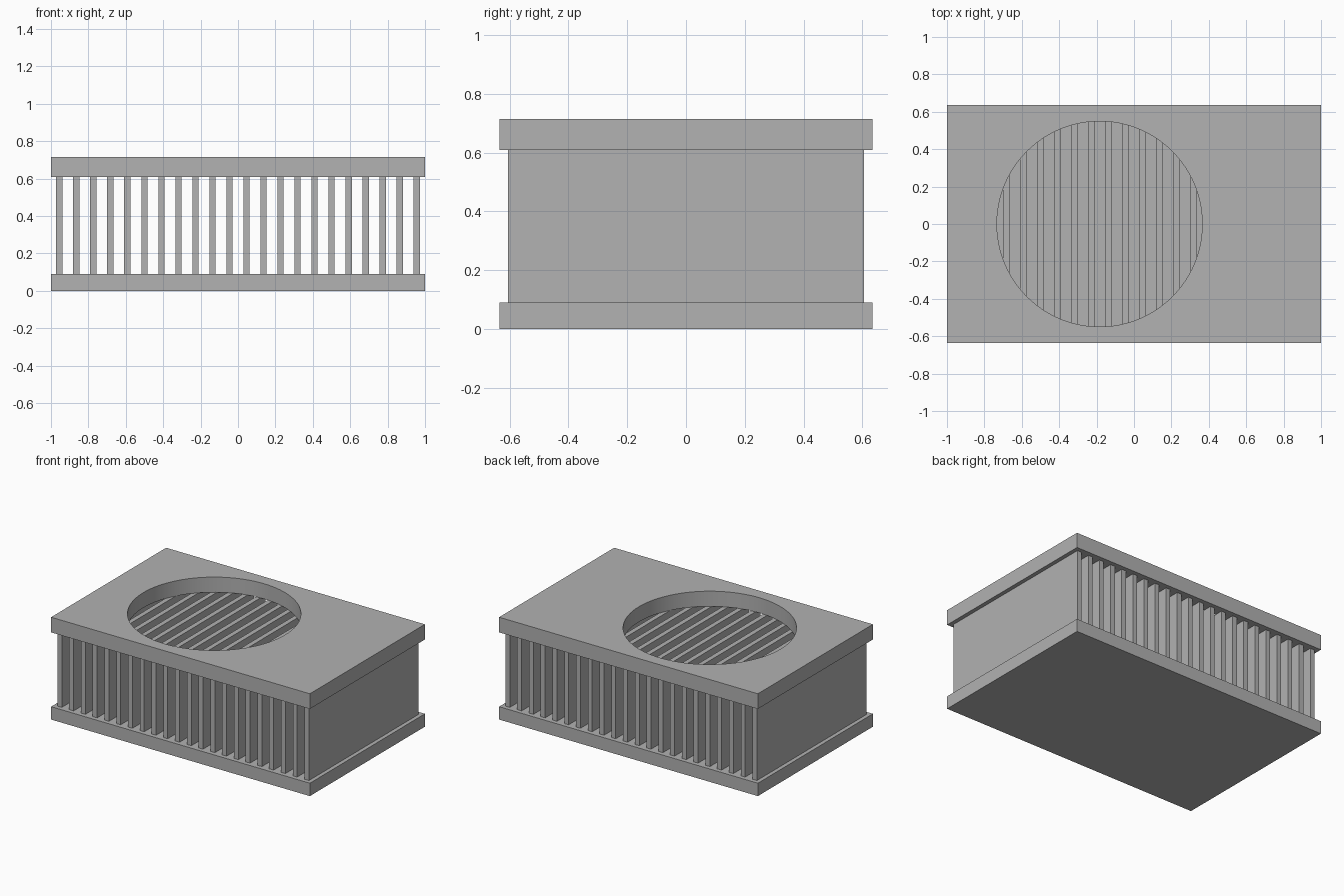
import bpy
from math import cos, sin, tau, radians

if "Cube" in bpy.data.objects:
    bpy.data.objects.remove(bpy.data.objects["Cube"])

WIDTH, DEPTH = 2.0, 1.27
BASE_TOP, LID_BOTTOM, LID_TOP = 0.09, 0.609, 0.715
FIN_COUNT, FIN_THICKNESS, FIN_DEPTH, FIN_END = 22, 0.034, 1.21, 0.955
HOLE_X, HOLE_RADIUS, HOLE_STEPS = -0.184, 0.549, 96

grey = bpy.data.materials.new("aluminium grey")
grey.use_nodes = True
colour = (0.445, 0.445, 0.445, 1)
grey.diffuse_color = colour
grey.node_tree.nodes["Principled BSDF"].inputs["Base Color"].default_value = colour


def box(name, x, width, depth, bottom, top):
    bpy.ops.mesh.primitive_cube_add(size=1, location=(x, 0, (bottom + top) / 2))
    ob = bpy.context.object
    ob.name = name
    ob.scale = (width, depth, top - bottom)
    bpy.ops.object.transform_apply(location=False, rotation=False, scale=True)
    ob.data.materials.append(grey)
    return ob


def add_outline(curve, points):
    spline = curve.splines.new("POLY")
    spline.points.add(len(points) - 1)
    for point, (x, y) in zip(spline.points, points):
        point.co = (x, y, 0, 1)
    spline.use_cyclic_u = True


# Solid base plate
box("base_plate", 0, WIDTH, DEPTH, 0, BASE_TOP)

# Row of upright cooling fins between the plates
for i in range(FIN_COUNT):
    x = -FIN_END + 2 * FIN_END * i / (FIN_COUNT - 1)
    box(f"cooling_fin_{i + 1}", x, FIN_THICKNESS, FIN_DEPTH, BASE_TOP, LID_BOTTOM)

# Top plate: a rectangle with a round fan opening, extruded
profile = bpy.data.curves.new("top_plate", "CURVE")
profile.dimensions = "2D"
profile.fill_mode = "BOTH"
profile.extrude = (LID_TOP - LID_BOTTOM) / 2
hw, hd = WIDTH / 2, DEPTH / 2
add_outline(profile, [(-hw, -hd), (hw, -hd), (hw, hd), (-hw, hd)])
add_outline(profile, [(HOLE_X + HOLE_RADIUS * cos(tau * i / HOLE_STEPS),
                       HOLE_RADIUS * sin(tau * i / HOLE_STEPS))
                      for i in range(HOLE_STEPS)])
lid = bpy.data.objects.new("top_plate", profile)
lid.location.z = (LID_TOP + LID_BOTTOM) / 2
bpy.context.collection.objects.link(lid)
bpy.ops.object.select_all(action="DESELECT")
lid.select_set(True)
bpy.context.view_layer.objects.active = lid
bpy.ops.object.convert(target="MESH")
lid = bpy.context.object
lid.data.materials.clear()
lid.data.materials.append(grey)

# Weld the caps to the walls, face outward and smooth the opening
bpy.ops.object.mode_set(mode="EDIT")
bpy.ops.mesh.select_all(action="SELECT")
bpy.ops.mesh.remove_doubles(threshold=0.0001)
bpy.ops.mesh.normals_make_consistent(inside=False)
bpy.ops.object.mode_set(mode="OBJECT")
bpy.ops.object.shade_smooth_by_angle(angle=radians(30))
